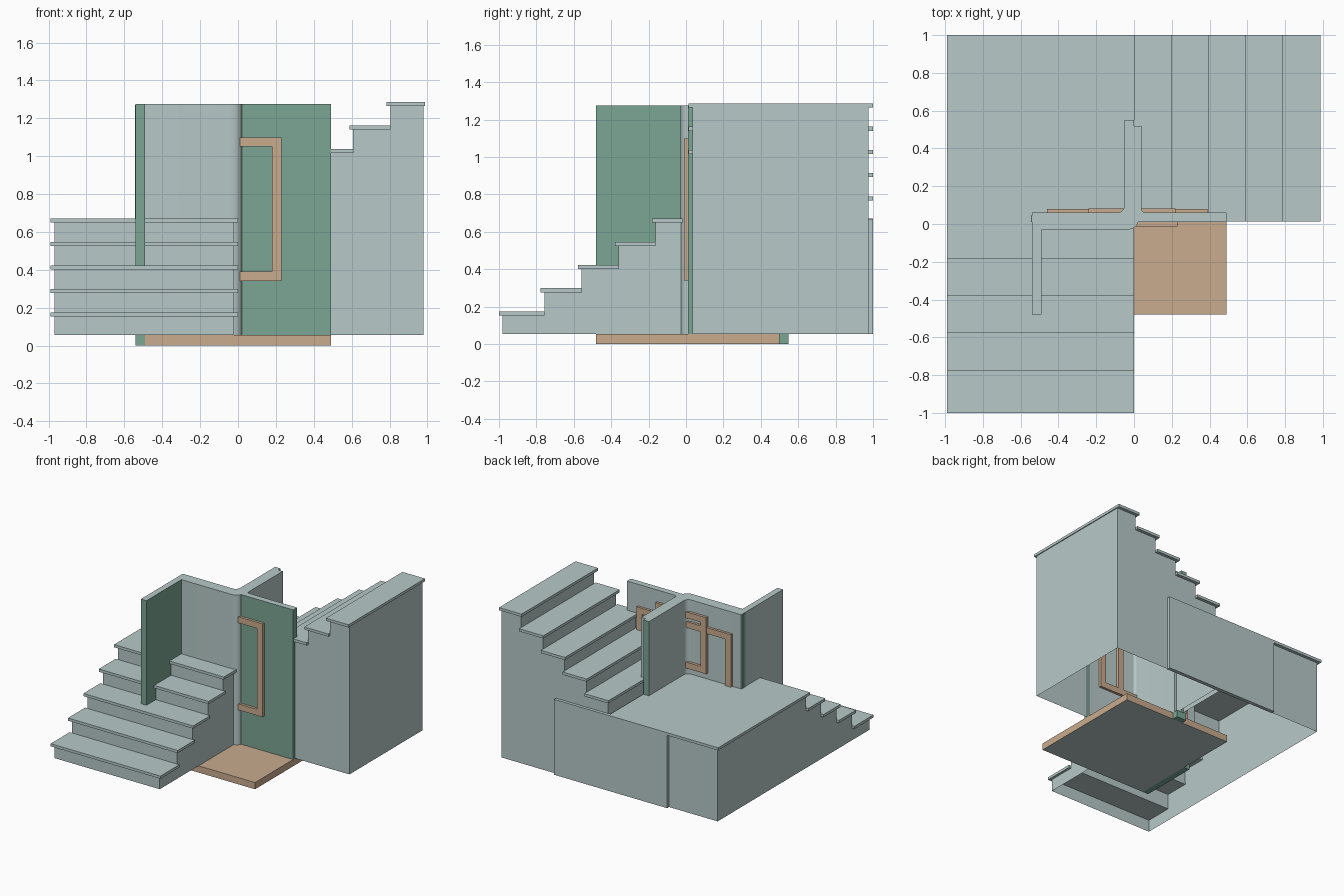
import bpy
import bmesh
from math import cos, sin, radians

cube = bpy.data.objects.get("Cube")
if cube:
    bpy.data.objects.remove(cube, do_unlink=True)


def material(name, rgb):
    m = bpy.data.materials.new(name)
    m.use_nodes = True
    m.diffuse_color = (*rgb, 1)
    m.node_tree.nodes["Principled BSDF"].inputs["Base Color"].default_value = (*rgb, 1)
    return m


GREY = material("pale grey", (0.474, 0.584, 0.578))
GREEN = material("sage green", (0.202, 0.381, 0.301))
TAN = material("warm tan", (0.584, 0.407, 0.275))
BASE = 0.055   # underside of the stair blocks


def prism(name, pts, axis, lo, hi, mats, rule=None, open_bottom=False):
    """Extrude a flat outline along an axis; rule picks each face's material."""
    def place(a, b, d):
        return {"x": (d, a, b), "y": (a, d, b), "z": (a, b, d)}[axis]
    bm = bmesh.new()
    low = [bm.verts.new(place(a, b, lo)) for a, b in pts]
    high = [bm.verts.new(place(a, b, hi)) for a, b in pts]
    bm.faces.new(low)
    bm.faces.new(high)
    n = len(pts)
    for i in range(n):
        j = (i + 1) % n
        bm.faces.new((low[i], low[j], high[j], high[i]))
    bmesh.ops.recalc_face_normals(bm, faces=bm.faces)
    bm.normal_update()
    if open_bottom:
        down = [f for f in bm.faces if f.normal.z < -0.9]
        bmesh.ops.delete(bm, geom=down, context="FACES")
    if rule:
        for f in bm.faces:
            f.material_index = rule(f.calc_center_median(), f.normal)
    me = bpy.data.meshes.new(name)
    bm.to_mesh(me)
    bm.free()
    for m in mats:
        me.materials.append(m)
    ob = bpy.data.objects.new(name, me)
    bpy.context.collection.objects.link(ob)
    return ob


def box(name, x, y, z, mats, rule=None):
    outline = [(x[0], y[0]), (x[1], y[0]), (x[1], y[1]), (x[0], y[1])]
    return prism(name, outline, "z", z[0], z[1], mats, rule)


def arc(cx, cy, rx, ry, a0, a1, steps=6):
    angles = [radians(a0 + (a1 - a0) * i / steps) for i in range(steps + 1)]
    return [(cx + rx * cos(a), cy + ry * sin(a)) for a in angles]


def staircase(name, axis, risers, first_top, rise, end, sides, lip_end, lip_sides):
    """Hollow stepped body with overhanging treads."""
    outline = [(risers[0], BASE)]
    z = first_top - 0.022
    for i, r in enumerate(risers):
        nxt = risers[i + 1] if i + 1 < len(risers) else end
        outline += [(r, z), (nxt, z)]
        back = nxt + 0.001 if i + 1 < len(risers) else lip_end
        span, run = lip_sides, (r - 0.02, back)
        x, y = (run, span) if axis == "y" else (span, run)
        box(f"{name}_tread_{i + 1}", x, y, (z, z + 0.022), [GREY])
        z += rise
    outline.append((end, BASE))
    prism(name + "_body", outline, axis, *sides, [GREY], open_bottom=True)


# Front stairs rising to the landing, and side stairs rising from it
staircase("front_stairs", "x", [-0.98, -0.757, -0.558, -0.36, -0.163], 0.175, 0.124,
          0.975, (-0.968, -0.02), 1.0, (-0.99, 0.0))
staircase("side_stairs", "y", [0.02 + 0.196 * i for i in range(5)], 0.79, 0.124,
          0.98, (0.036, 0.975), 0.987, (0.014, 1.0))
box("back_panel", (-0.53, 0.49), (0.97, 1.0), (BASE, 0.67), [GREY])

# Floor slab with a grey underside
box("floor_slab", (-0.49, 0.49), (-0.48, 0.5), (0, BASE), [TAN, GREY],
    lambda c, n: int(n.z < -0.5))


# Branching partition walls, with green door front and end caps
def wall_colour(c, n):
    front = n.y < -0.99 and (c.x > 0.1 or c.y < -0.4)
    side = n.x > 0.99 and abs(c.x) > 0.4
    back_end = n.y > 0.99 and c.y > 0.54
    return int(front or side or back_end)


plan = [(0.49, 0.01), (0.49, 0.06)]
plan += arc(0.06, 0.08, 0.02, 0.02, -90, -180)
plan += [(0.04, 0.52), (0, 0.52), (0, 0.55), (-0.05, 0.55)]
plan += arc(-0.09, 0.1, 0.04, 0.04, 0, -90)
plan += [(-0.54, 0.06), (-0.54, -0.48), (-0.49, -0.48), (-0.49, -0.03)]
plan += arc(-0.04, 0.01, 0.06, 0.04, -90, 0)
walls = prism("partition_walls", plan, "z", BASE, 1.276, [GREY, GREEN], wall_colour)
bpy.context.view_layer.objects.active = walls
walls.select_set(True)
bpy.ops.object.shade_smooth_by_angle(angle=radians(35))
walls.select_set(False)

# Feet of the walls beside the floor slab, and the green edge strip
box("left_wall_foot", (-0.54, -0.49), (-0.48, 0.0), (0, BASE), [GREEN])
box("back_wall_foot", (-0.05, 0.04), (0.5, 0.548), (0, BASE), [GREEN])
box("left_edge_strip", (-0.544, -0.54), (0.01, 0.045), (BASE, 1.27), [GREEN])


# Bracket-shaped door handles
def handle(name, reach, z0, z1, y0, y1):
    t = 0.05
    inner = reach - t if reach > 0 else reach + t
    outline = [(0, z0), (reach, z0), (reach, z1), (0, z1),
               (0, z1 - t), (inner, z1 - t), (inner, z0 + t), (0, z0 + t)]
    prism(name, outline, "y", y0, y1, [TAN])


handle("front_handle", 0.23, 0.34, 1.1, -0.012, 0.012)
handle("back_left_outer_handle", -0.46, 0.34, 1.1, 0.05, 0.08)
handle("back_left_inner_handle", -0.24, 0.72, 1.18, 0.05, 0.082)
handle("back_right_outer_handle", 0.39, 0.34, 1.1, 0.05, 0.08)
handle("back_right_inner_handle", 0.22, 0.34, 1.18, 0.05, 0.082)
